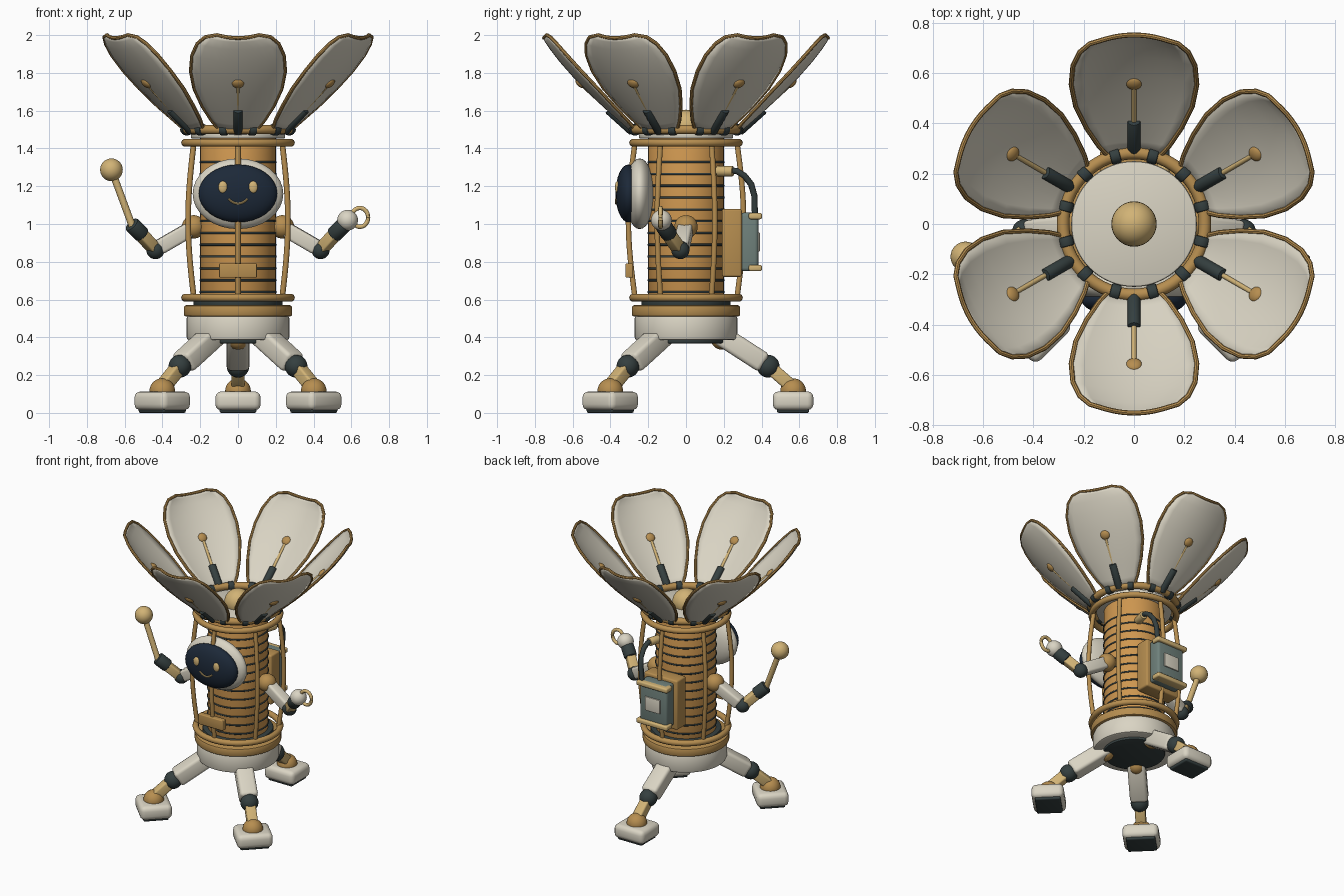
import bpy, bmesh, math
from mathutils import Vector, Matrix

cube = bpy.data.objects.get("Cube")
if cube:
    bpy.data.objects.remove(cube)


def material(name, r, g, b):
    m = bpy.data.materials.new(name)
    m.use_nodes = True
    m.diffuse_color = (r, g, b, 1)
    bsdf = m.node_tree.nodes["Principled BSDF"]
    bsdf.inputs["Base Color"].default_value = (r, g, b, 1)
    bsdf.inputs["Roughness"].default_value = 0.6
    return m


CREAM = material("cream", 0.70, 0.66, 0.55)
BRASS = material("brass", 0.47, 0.27, 0.08)
GOLD = material("pale gold", 0.64, 0.45, 0.18)
COPPER = material("copper", 0.62, 0.31, 0.08)
DARK = material("dark rubber", 0.035, 0.05, 0.05)
VISOR = material("navy glass", 0.012, 0.022, 0.04)
TEAL = material("grey teal", 0.16, 0.22, 0.20)


def finish(name, bm, mat, matrix=None):
    """Turn a bmesh into a smooth-shaded object."""
    if matrix is not None:
        bm.transform(matrix)
    bmesh.ops.recalc_face_normals(bm, faces=bm.faces)
    mesh = bpy.data.meshes.new(name)
    bm.to_mesh(mesh)
    bm.free()
    mesh.materials.append(mat)
    ob = bpy.data.objects.new(name, mesh)
    bpy.context.collection.objects.link(ob)
    bpy.ops.object.select_all(action='DESELECT')
    ob.select_set(True)
    bpy.context.view_layer.objects.active = ob
    bpy.ops.object.shade_smooth_by_angle(angle=math.radians(40))
    return ob


def along(a, b):
    """Matrix at the middle of a-b with z pointing from a to b."""
    a, b = Vector(a), Vector(b)
    turn = (b - a).to_track_quat('Z', 'Y').to_matrix().to_4x4()
    return Matrix.Translation((a + b) / 2) @ turn


def box(name, centre, size, mat, bevel=0.01, matrix=Matrix()):
    bm = bmesh.new()
    bmesh.ops.create_cube(bm, size=1, matrix=Matrix.Diagonal((*size, 1)))
    bmesh.ops.bevel(bm, geom=bm.edges[:], offset=bevel, segments=3,
                    profile=0.5, affect='EDGES')
    return finish(name, bm, mat, matrix @ Matrix.Translation(centre))


def beam(name, a, b, width, depth, mat, bevel=0.015):
    length = (Vector(b) - Vector(a)).length
    return box(name, (0, 0, 0), (width, depth, length), mat, bevel, along(a, b))


def rod(name, a, b, r, mat, bevel=0.0, sides=24):
    bm = bmesh.new()
    bmesh.ops.create_cone(bm, cap_ends=True, segments=sides, radius1=r, radius2=r,
                          depth=(Vector(b) - Vector(a)).length)
    if bevel:
        rims = [e for e in bm.edges if abs(e.verts[0].co.z - e.verts[1].co.z) < 1e-5]
        bmesh.ops.bevel(bm, geom=rims, offset=bevel, segments=2, profile=0.5, affect='EDGES')
    return finish(name, bm, mat, along(a, b))


def disc(name, z0, z1, r, mat, bevel=0.008):
    return rod(name, (0, 0, z0), (0, 0, z1), r, mat, bevel, 64)


def ball(name, centre, radii, mat, turn=Matrix()):
    bm = bmesh.new()
    bmesh.ops.create_uvsphere(bm, u_segments=32, v_segments=16, radius=1)
    return finish(name, bm, mat, Matrix.Translation(centre) @ turn
                  @ Matrix.Diagonal((*radii, 1)))


def tube(name, points, r, mat, closed=False, sides=10):
    """Sweep a circle along points."""
    pts = [Vector(p) for p in points]
    n = len(pts)
    bm = bmesh.new()
    rings = []
    for i, p in enumerate(pts):
        before = pts[i - 1] if closed or i else p
        after = pts[(i + 1) % n] if closed or i < n - 1 else p
        t = (after - before).normalized()
        ref = Vector((0, 0, 1)) if abs(t.z) < 0.98 else Vector((0, 1, 0))
        u = t.cross(ref).normalized()
        v = u.cross(t)
        rings.append([bm.verts.new(p + r * (u * math.cos(q) + v * math.sin(q)))
                      for q in (math.tau * k / sides for k in range(sides))])
    for i in range(n if closed else n - 1):
        a, b = rings[i], rings[(i + 1) % n]
        for k in range(sides):
            j = (k + 1) % sides
            bm.faces.new((a[k], a[j], b[j], b[k]))
    if not closed:
        bm.faces.new(rings[0])
        bm.faces.new(rings[-1])
    return finish(name, bm, mat)


def hoop(name, z, radius, r, mat):
    pts = [(radius * math.cos(a), radius * math.sin(a), z)
           for a in (math.tau * k / 64 for k in range(64))]
    return tube(name, pts, r, mat, True)


# Body stack
disc("underside", 0.368, 0.41, 0.205, DARK)
disc("base_drum", 0.385, 0.515, 0.272, CREAM, 0.015)
disc("base_band", 0.51, 0.57, 0.287, BRASS, 0.012)
disc("base_collar", 0.56, 0.605, 0.235, DARK)
disc("core", 0.59, 1.46, 0.2, COPPER)
for i in range(12):
    hoop("core_rib", 0.64 + i * 0.0625, 0.199, 0.006, DARK)
disc("top_plate", 1.452, 1.492, 0.25, CREAM)
ball("top_dome", (0, 0, 1.515), (0.09, 0.09, 0.09), GOLD)
hoop("lower_hoop", 0.61, 0.28, 0.021, BRASS)
hoop("upper_hoop", 1.43, 0.28, 0.021, BRASS)
hoop("petal_ring", 1.5, 0.282, 0.025, BRASS)

# Petal stations: radius, height, half width
STATIONS = [(0.27, 1.475, 0.09), (0.33, 1.53, 0.14), (0.41, 1.60, 0.19),
            (0.50, 1.685, 0.232), (0.59, 1.775, 0.25), (0.665, 1.86, 0.243),
            (0.715, 1.925, 0.215), (0.742, 1.965, 0.175), (0.752, 1.985, 0.11)]


def petal_point(station, s):
    r, z, w = station
    lift = 0.035 * s * s * w / 0.25
    return Vector((w * s, r - lift, z + lift))


def petal(turn):
    columns = [k / 5 - 1 for k in range(11)]
    bm = bmesh.new()
    grid = [[bm.verts.new(petal_point(st, s)) for s in columns] for st in STATIONS]
    for low, high in zip(grid, grid[1:]):
        for k in range(10):
            bm.faces.new((low[k], low[k + 1], high[k + 1], high[k]))
    ob = finish("petal", bm, CREAM, turn)
    shell = ob.modifiers.new("thickness", 'SOLIDIFY')
    shell.thickness, shell.offset = 0.009, 0
    edge = [petal_point(st, -1) for st in STATIONS]
    edge += [petal_point(STATIONS[-1], s) for s in columns[1:-1]]
    edge += [petal_point(st, 1) for st in reversed(STATIONS)]
    tube("petal_rim", [turn @ p for p in edge], 0.01, BRASS, sides=8)


# Six petals with struts, hinges and cage bars
for i in range(6):
    angle = math.tau * i / 6
    turn = Matrix.Rotation(angle, 4, 'Z')
    petal(turn)
    root, mid, tip = (turn @ Vector(p) for p in
                      ((0, 0.28, 1.49), (0, 0.41, 1.607), (0, 0.56, 1.745)))
    rod("petal_socket", root, mid, 0.026, DARK, 0.005)
    rod("petal_stem", mid, tip, 0.01, GOLD, sides=12)
    ball("petal_stud", tip, (0.032, 0.032, 0.018), BRASS,
         turn @ Matrix.Rotation(math.radians(45), 4, 'X'))
    for side in (-1, 1):
        spot = Matrix.Rotation(angle + side * 0.27, 4, 'Z')
        rod("petal_hinge", spot @ Vector((-0.02, 0.28, 1.5)),
            spot @ Vector((0.02, 0.28, 1.5)), 0.031, DARK, 0.006)
    bar = []
    for k in range(17):
        t = k / 16
        bar.append(turn @ Vector((0, 0.27 + 0.035 * math.sin(math.pi * t), 0.61 + 0.82 * t)))
    tube("cage_bar", bar, 0.015, BRASS)

# Head with visor, eyes and smile
ball("head_shell", (0, -0.245, 1.16), (0.24, 0.078, 0.187), CREAM)
ball("visor", (0, -0.305, 1.162), (0.208, 0.068, 0.153), VISOR)
for side in (-1, 1):
    ball("eye", (side * 0.08, -0.364, 1.195), (0.024, 0.012, 0.032), GOLD)
tube("smile", [(0.05 * k / 5, -0.369, 1.108 + 0.025 * (k / 5) ** 2)
               for k in range(-5, 6)], 0.006, GOLD, sides=8)
box("name_plate", (0, -0.3, 0.753), (0.2, 0.04, 0.075), BRASS, 0.006)

# Backpack, cable and plug
box("pack_mount", (0, 0.243, 0.9), (0.27, 0.105, 0.36), BRASS, 0.012)
box("pack_case", (0, 0.335, 0.905), (0.22, 0.095, 0.31), TEAL, 0.018)
for z in (0.767, 1.042):
    box("pack_strap", (0, 0.367, z), (0.25, 0.07, 0.034), GOLD, 0.01)
box("pack_label", (0, 0.386, 0.905), (0.12, 0.009, 0.1), CREAM, 0.002)
rod("cable_plug", (0.1, 0.16, 1.28), (0.125, 0.25, 1.28), 0.028, GOLD, 0.006)
tube("cable", [(0.12, 0.23, 1.285), (0.125, 0.27, 1.28), (0.125, 0.31, 1.255),
               (0.12, 0.345, 1.21), (0.11, 0.362, 1.15), (0.1, 0.365, 1.04)], 0.017, DARK)

# Arms
for side, label in ((1, "left"), (-1, "right")):
    def at(x, y, z):
        return Vector((side * x, y, z))
    ball(label + "_shoulder", at(0.235, 0, 0.985), (0.062,) * 3, BRASS)
    beam(label + "_upper_arm", at(0.23, 0, 0.985), at(0.42, -0.025, 0.875), 0.08, 0.08, CREAM)
    ball(label + "_elbow", at(0.437, -0.03, 0.862), (0.048,) * 3, DARK)
    beam(label + "_forearm", at(0.44, -0.035, 0.865), at(0.53, -0.105, 0.965), 0.062, 0.062, GOLD, 0.01)
    rod(label + "_wrist", at(0.505, -0.085, 0.94), at(0.565, -0.125, 1.0), 0.044, DARK, 0.012)

# Left hand with ring, right hand with mallet
ball("left_hand", (0.58, -0.13, 1.02), (0.055,) * 3, CREAM)
tube("hand_ring", [(0.645 + 0.044 * math.cos(a), -0.135, 1.035 + 0.05 * math.sin(a))
                   for a in (math.tau * k / 24 for k in range(24))], 0.012, GOLD, True)
rod("mallet_stick", (-0.56, -0.125, 0.99), (-0.66, -0.13, 1.26), 0.019, GOLD)
ball("mallet_head", (-0.67, -0.13, 1.287), (0.06,) * 3, GOLD)

# Three legs
for degrees in (-45, -135, 90):
    turn = Matrix.Rotation(math.radians(degrees - 90), 4, 'Z')

    def at(r, z):
        return turn @ Vector((0, r, z))
    ball("hip", at(0.19, 0.395), (0.06,) * 3, BRASS)
    thigh = along((0, 0.17, 0.42), (0, 0.415, 0.262))
    box("thigh", (0, 0, 0), (0.12, 0.11, 0.29), CREAM, 0.022, turn @ thigh)
    ball("knee", at(0.435, 0.247), (0.06,) * 3, DARK)
    shin = along((0, 0.44, 0.245), (0, 0.56, 0.14))
    box("shin", (0, 0, 0), (0.07, 0.07, 0.16), GOLD, 0.012, turn @ shin)
    ball("ankle", at(0.567, 0.115), (0.068,) * 3, BRASS)
    box("foot", (0, 0.567, 0.064), (0.24, 0.215, 0.1), CREAM, 0.032, turn)
    box("sole", (0, 0.567, 0.016), (0.195, 0.17, 0.032), DARK, 0.01, turn)
